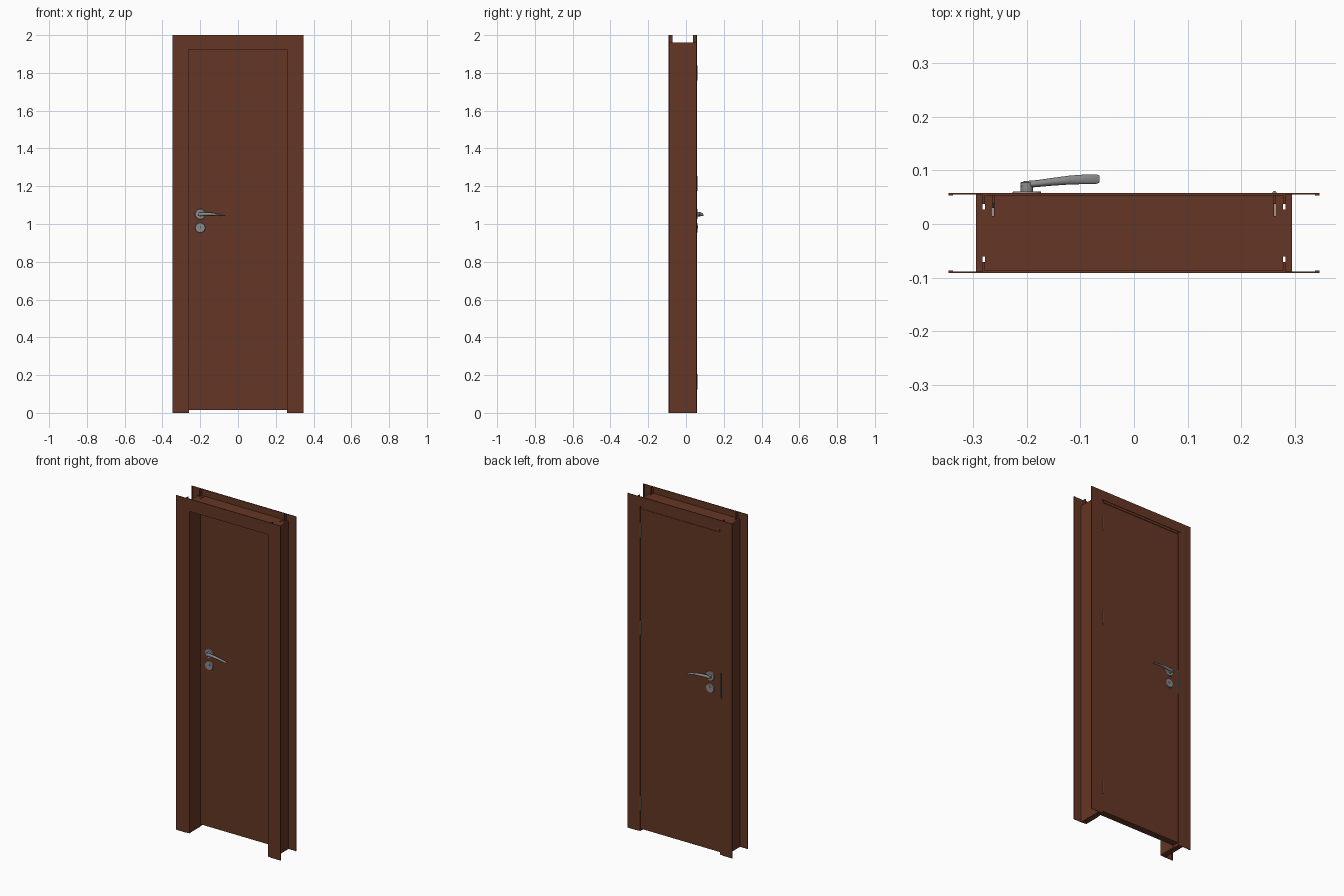
import bpy, bmesh, math
from mathutils import Matrix, Vector

if "Cube" in bpy.data.objects:
    bpy.data.objects.remove(bpy.data.objects["Cube"])


def material(name, rgb):
    m = bpy.data.materials.new(name)
    m.diffuse_color = (*rgb, 1)
    m.use_nodes = True
    m.node_tree.nodes["Principled BSDF"].inputs["Base Color"].default_value = m.diffuse_color
    return m


WOOD = material("brown_wood", (0.13, 0.037, 0.018))
METAL = material("grey_metal", (0.26, 0.26, 0.26))
DARK = material("dark_metal", (0.05, 0.05, 0.05))


def finish(bm, name, mat, smooth=False):
    bmesh.ops.recalc_face_normals(bm, faces=bm.faces[:])
    me = bpy.data.meshes.new(name)
    bm.to_mesh(me)
    bm.free()
    me.materials.append(mat)
    ob = bpy.data.objects.new(name, me)
    bpy.context.collection.objects.link(ob)
    if smooth:
        bpy.ops.object.select_all(action='DESELECT')
        ob.select_set(True)
        bpy.context.view_layer.objects.active = ob
        bpy.ops.object.shade_smooth_by_angle(angle=math.radians(35))
    return ob


def box(name, x0, x1, y0, y1, z0, z1, mat):
    bm = bmesh.new()
    bmesh.ops.create_cube(bm, size=1)
    for v in bm.verts:
        v.co = Vector(((x0 + x1) / 2 + v.co.x * (x1 - x0),
                       (y0 + y1) / 2 + v.co.y * (y1 - y0),
                       (z0 + z1) / 2 + v.co.z * (z1 - z0)))
    return finish(bm, name, mat)


def extrude(name, profile, place, a, b, mat):
    """Sweep a (u, y) profile from a to b; place(u, y, t) gives the 3D point."""
    bm = bmesh.new()
    ends = [[bm.verts.new(place(u, y, t)) for u, y in profile] for t in (a, b)]
    bm.faces.new(ends[0])
    bm.faces.new(ends[1][::-1])
    n = len(profile)
    for i in range(n):
        j = (i + 1) % n
        bm.faces.new((ends[0][i], ends[0][j], ends[1][j], ends[1][i]))
    return finish(bm, name, mat)


def disc(bm, x, z, y0, y1, r, r_end, sides):
    rot = Matrix.Rotation(math.radians(-90), 4, 'X')
    bmesh.ops.create_cone(bm, cap_ends=True, segments=sides, radius1=r, radius2=r_end,
                          depth=y1 - y0, matrix=Matrix.Translation((x, (y0 + y1) / 2, z)) @ rot)


# Frame directions: u is the distance outwards from the opening centre
HEAD = 1.665
def left(u, y, t): return (-u, y, t)
def right(u, y, t): return (u, y, t)
def head(u, y, t): return (t, y, u + HEAD)


# Jambs: rebated for the door at the back, slotted for the casing tongues
IN, OUT, S0, S1 = 0.26, 0.295, 0.278, 0.283
F, B = -0.089, 0.0555
jamb = [(IN, F), (S0, F), (S0, F + 0.028), (S1, F + 0.028), (S1, F), (OUT, F),
        (OUT, B), (S1, B), (S1, B - 0.028), (S0, B - 0.028), (S0, B),
        (0.264, B), (0.264, 0.015), (IN, 0.015)]
extrude("left_jamb", jamb, left, 0, 1.96, WOOD)
extrude("right_jamb", jamb, right, 0, 1.96, WOOD)
extrude("head_jamb", jamb, head, -IN, IN, WOOD)


# Casings: thin plates with an inner tongue and a small outer lip
def casing(face, d, outer):
    pts = [(S0, 0), (outer, 0), (outer, 0.0045), (outer - 0.008, 0.0045),
           (outer - 0.008, 0.0025), (S1 - 0.0005, 0.0025), (S1 - 0.0005, 0.021), (S0, 0.021)]
    return [(u, face + d * y) for u, y in pts]


for side, face, d in (("front", -0.0915, 1), ("back", 0.058, -1)):
    extrude(side + "_left_casing", casing(face, d, 0.346), left, 0, 2, WOOD)
    extrude(side + "_right_casing", casing(face, d, 0.346), right, 0, 2, WOOD)
    extrude(side + "_head_casing", casing(face, d, 0.335), head, -S0, S0, WOOD)

# Door leaf
box("door_leaf", -0.262, 0.262, 0.015, 0.055, 0.015, 1.927, WOOD)

# Strike plate beside the lock
box("strike_plate", -0.272, -0.2622, 0.03, 0.0562, 0.935, 1.085, DARK)

# Hinges
for i, z in enumerate((0.165, 1.215, 1.80)):
    bm = bmesh.new()
    bmesh.ops.create_cone(bm, cap_ends=True, segments=16, radius1=0.004, radius2=0.004,
                          depth=0.08, matrix=Matrix.Translation((0.262, 0.0575, z)))
    finish(bm, f"hinge_{i + 1}", METAL, True)

# Handles on both faces: rose, neck, tapered lever, key plate
# Lever stations: x, y, z, half depth, half height
LEVER = [(-0.2115, 0.073, 1.052, 0.004, 0.007), (-0.205, 0.0735, 1.052, 0.0065, 0.010),
         (-0.18, 0.0755, 1.053, 0.0065, 0.0095), (-0.15, 0.079, 1.053, 0.0073, 0.008),
         (-0.12, 0.082, 1.051, 0.0083, 0.006), (-0.09, 0.0835, 1.047, 0.009, 0.004),
         (-0.07, 0.0838, 1.044, 0.0088, 0.0025), (-0.064, 0.0838, 1.043, 0.0065, 0.0015)]


def flip(bm, on):
    if on:
        for v in bm.verts:
            v.co.y = 0.07 - v.co.y


for side, on in (("back", False), ("front", True)):
    bm = bmesh.new()
    rings = [[bm.verts.new((x, y + ry * math.cos(a), z + rz * math.sin(a)))
              for a in (k * math.tau / 16 for k in range(16))]
             for x, y, z, ry, rz in LEVER]
    for p, q in zip(rings, rings[1:]):
        for k in range(16):
            m = (k + 1) % 16
            bm.faces.new((p[k], p[m], q[m], q[k]))
    bm.faces.new(rings[0])
    bm.faces.new(rings[-1][::-1])
    disc(bm, -0.2, 1.052, 0.055, 0.077, 0.012, 0.012, 20)
    flip(bm, on)
    finish(bm, side + "_lever", METAL, True)

    bm = bmesh.new()
    disc(bm, -0.2, 1.052, 0.055, 0.0605, 0.028, 0.026, 24)
    flip(bm, on)
    finish(bm, side + "_handle_rose", METAL, True)

    bm = bmesh.new()
    disc(bm, -0.2, 0.98, 0.055, 0.0605, 0.027, 0.025, 24)
    disc(bm, -0.2, 0.984, 0.055, 0.0625, 0.008, 0.008, 16)
    flip(bm, on)
    finish(bm, side + "_key_plate", METAL, True)
    ys = (0.0605, 0.063) if not on else (0.007, 0.0095)
    box(side + "_keyhole", -0.2012, -0.1988, *ys, 0.979, 0.989, DARK)
